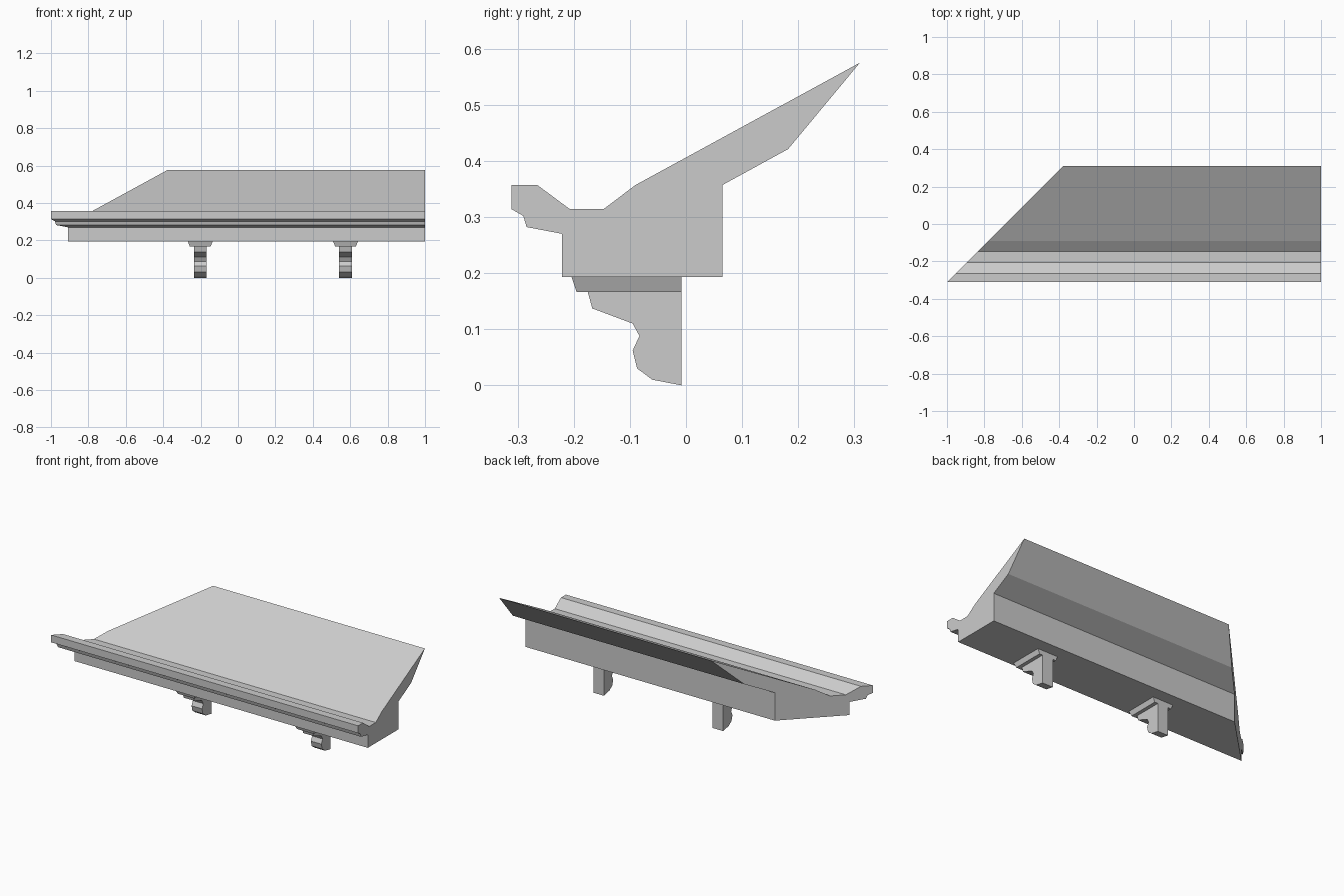
import bpy, bmesh

cube = bpy.data.objects.get("Cube")
if cube:
    bpy.data.objects.remove(cube)

# Single plain stone colour
stone = bpy.data.materials.new("grey stone")
stone.use_nodes = True
GREY = (0.6, 0.6, 0.6, 1)
stone.diffuse_color = GREY
stone.node_tree.nodes["Principled BSDF"].inputs["Base Color"].default_value = GREY


def prism(name, profile, left, right):
    """Sweep a (y, z) profile along x; left and right give the x of each end."""
    bm = bmesh.new()
    ends = [[bm.verts.new((end(y, z), y, z)) for y, z in profile]
            for end in (left, right)]
    a, b = ends
    bm.faces.new(a)
    bm.faces.new(b[::-1])
    n = len(profile)
    for i in range(n):
        j = (i + 1) % n
        bm.faces.new((a[i], b[i], b[j], a[j]))
    bmesh.ops.recalc_face_normals(bm, faces=bm.faces[:])
    mesh = bpy.data.meshes.new(name)
    bm.to_mesh(mesh)
    bm.free()
    mesh.materials.append(stone)
    obj = bpy.data.objects.new(name, mesh)
    bpy.context.collection.objects.link(obj)
    return obj


# Cornice: gutter lip, sloping roof slab and wall block, mitred at one end
FRONT = -0.311
cornice = [
    (FRONT, 0.357), (-0.265, 0.357), (-0.207, 0.314), (-0.147, 0.314),
    (-0.09, 0.357), (0.31, 0.575), (0.182, 0.421), (0.065, 0.357),
    (0.065, 0.193), (-0.221, 0.193), (-0.221, 0.27), (-0.284, 0.282),
    (-0.29, 0.302), (FRONT, 0.314),
]
prism("cornice", cornice, lambda y, z: -1 + (y - FRONT), lambda y, z: 1)

# Scrolled brackets, each under a flared cap
BACK, CAP_LOW, CAP_TOP = -0.008, 0.166, 0.193
bracket = [
    (BACK, 0), (-0.06, 0.01), (-0.087, 0.03), (-0.095, 0.062),
    (-0.083, 0.088), (-0.095, 0.11), (-0.167, 0.137),
    (-0.175, CAP_LOW), (BACK, CAP_LOW),
]
cap = [(BACK, CAP_LOW), (-0.195, CAP_LOW), (-0.204, CAP_TOP), (BACK, CAP_TOP)]


def cap_half(z):
    return 0.066 if z > 0.18 else 0.055


for side, cx in (("right", -0.202), ("left", 0.575)):
    prism(side + "_bracket", bracket,
          lambda y, z: cx - 0.034, lambda y, z: cx + 0.034)
    prism(side + "_bracket_cap", cap,
          lambda y, z: cx - cap_half(z), lambda y, z: cx + cap_half(z))
